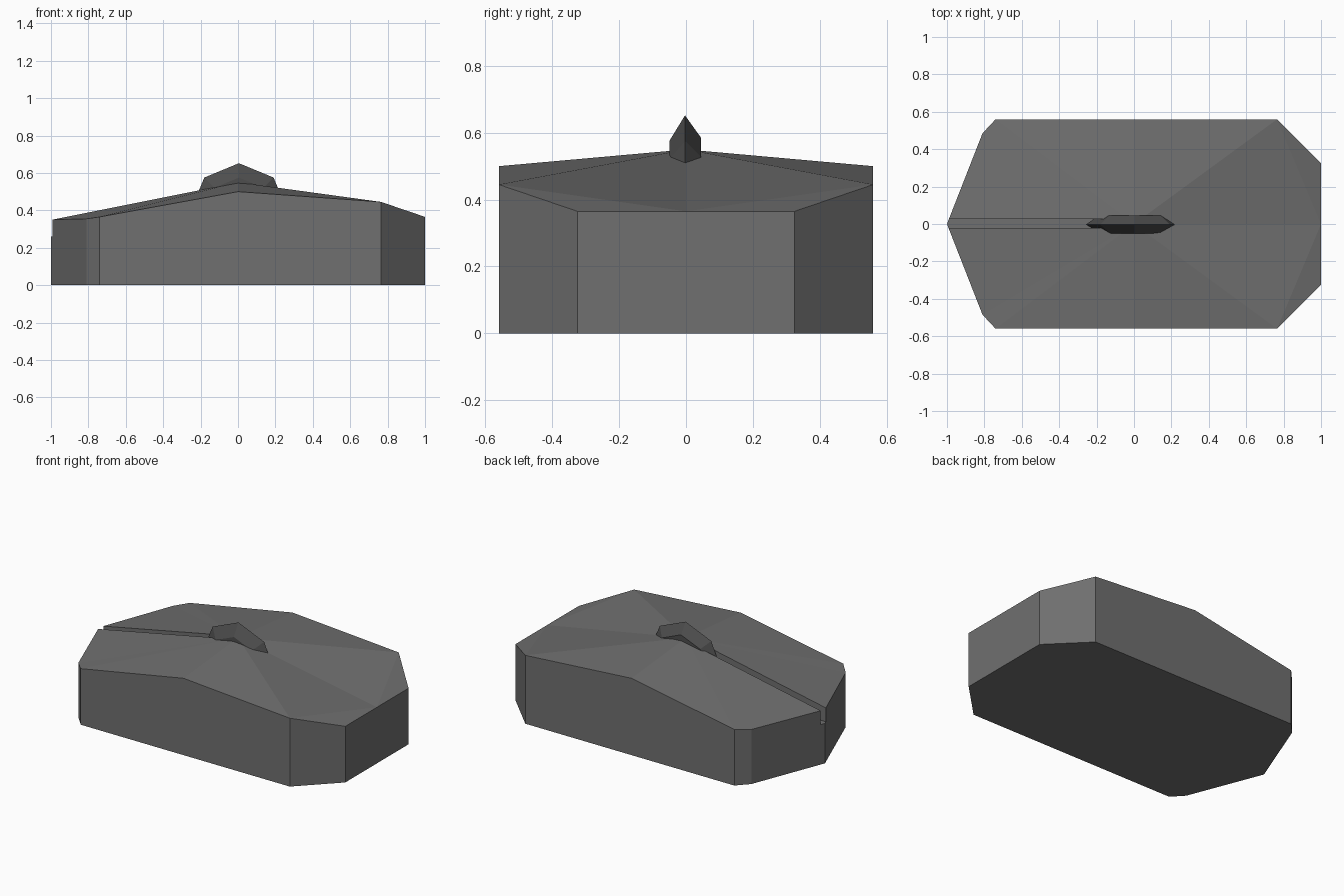
import bpy, bmesh, math

if "Cube" in bpy.data.objects:
    bpy.data.objects.remove(bpy.data.objects["Cube"])


def material(name, rgb):
    m = bpy.data.materials.new(name)
    m.diffuse_color = (*rgb, 1)
    m.use_nodes = True
    m.node_tree.nodes["Principled BSDF"].inputs["Base Color"].default_value = m.diffuse_color
    return m


def add_object(name, bm, mat=None):
    bmesh.ops.recalc_face_normals(bm, faces=bm.faces[:])
    me = bpy.data.meshes.new(name)
    bm.to_mesh(me)
    bm.free()
    ob = bpy.data.objects.new(name, me)
    bpy.context.collection.objects.link(ob)
    if mat:
        me.materials.append(mat)
    return ob


body_grey = material("body_grey", (0.16, 0.16, 0.16))
wheel_grey = material("wheel_dark_grey", (0.075, 0.075, 0.075))

# Shell: half outline (x, y, top z) from nose to tail, mirrored across y
half = [(-1, 0, .35), (-.81, .485, .355), (-.74, .56, .365), (0, .56, .5),
        (.765, .56, .445), (1, .325, .365), (1, 0, .365)]
bm = bmesh.new()
crown = bm.verts.new((0, 0, .55))
ring = half + [(x, -y, z) for x, y, z in half[-2:0:-1]]
top = [bm.verts.new(p) for p in ring]
base = [bm.verts.new((x, y, 0)) for x, y, z in ring]
n = len(ring)
for i in range(n):
    j = (i + 1) % n
    bm.faces.new((base[i], base[j], top[j], top[i]))
bm.faces.new(base)
for s in (1, -1):
    t = lambda i: top[(s * i) % n]
    bm.faces.new((crown, t(3), t(2)))
    bm.faces.new((crown, t(2), t(1)))
    bm.faces.new((crown, t(1), t(0)))
    bm.faces.new((crown, t(4), t(3)))
    bm.faces.new((crown, t(6), t(4)))
    bm.faces.new((t(4), t(6), t(5)))
body = add_object("mouse_body", bm, body_grey)

# Groove between the two buttons
bm = bmesh.new()
bmesh.ops.create_cube(bm, size=1)
for v in bm.verts:
    v.co = (-1.1 if v.co.x < 0 else -.14,
            -.022 if v.co.y < 0 else .028,
            .26 if v.co.z < 0 else .8)
cutter = add_object("groove_cutter", bm)
cutter.hide_render = True
cutter.hide_viewport = True
cut = body.modifiers.new("groove", 'BOOLEAN')
cut.operation = 'DIFFERENCE'
cut.solver = 'EXACT'
cut.object = cutter

# Scroll wheel: eight-sided disc tapering to a sharp rim
bm = bmesh.new()
loops = []
for r, y in ((.185, -.05), (.262, -.003), (.195, .045)):
    loops.append([bm.verts.new((.005 + r * math.cos(k * math.pi / 4), y,
                                .39 + r * math.sin(k * math.pi / 4)))
                  for k in range(8)])
for a, b in zip(loops, loops[1:]):
    for k in range(8):
        m = (k + 1) % 8
        bm.faces.new((a[k], a[m], b[m], b[k]))
bm.faces.new(loops[0])
bm.faces.new(loops[-1])
add_object("scroll_wheel", bm, wheel_grey)
